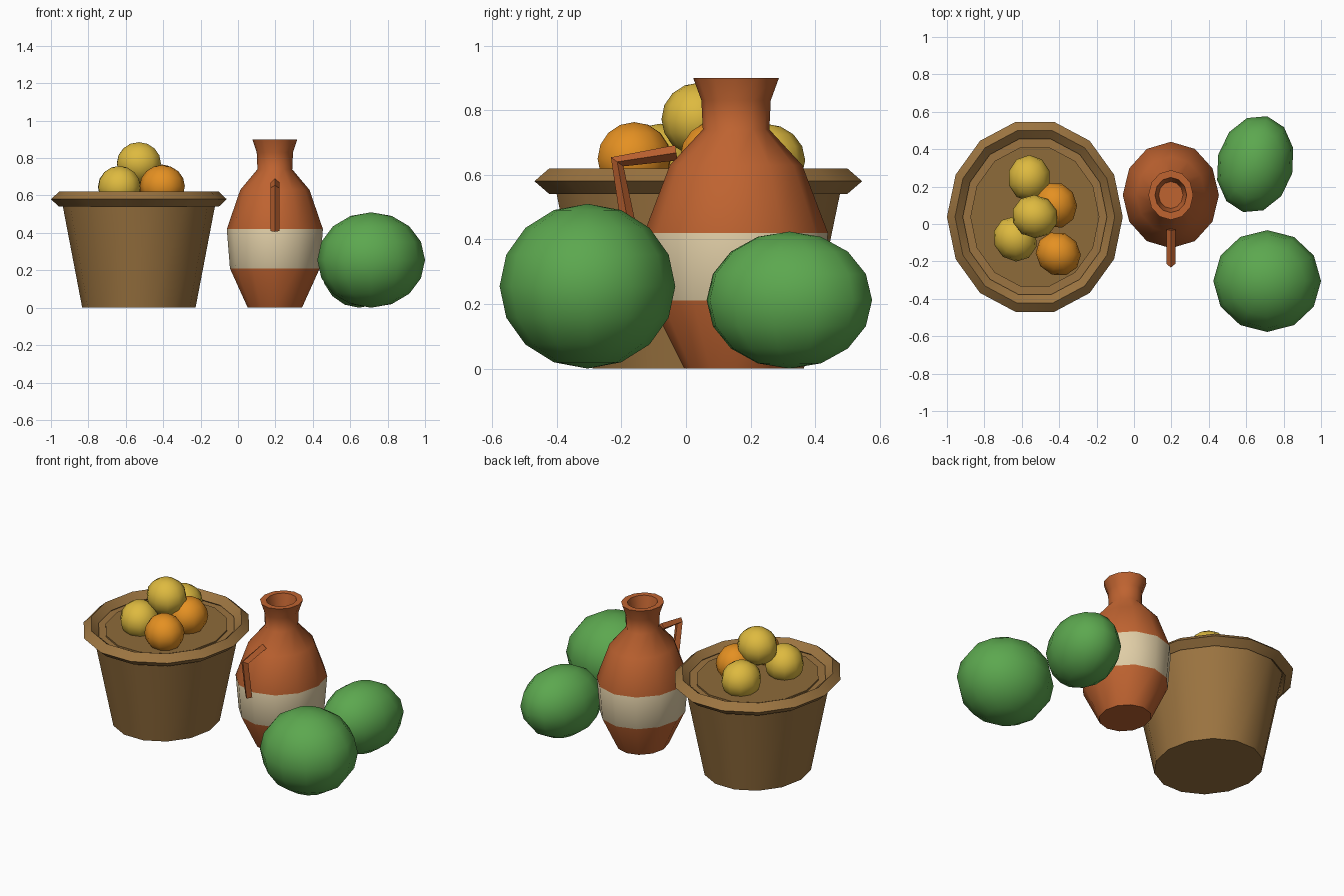
import bpy, bmesh, math
from mathutils import Matrix

cube = bpy.data.objects.get("Cube")
if cube:
    bpy.data.objects.remove(cube, do_unlink=True)


def material(name, rgb):
    m = bpy.data.materials.new(name)
    m.use_nodes = True
    m.diffuse_color = (*rgb, 1)
    m.node_tree.nodes["Principled BSDF"].inputs["Base Color"].default_value = (*rgb, 1)
    return m


WICKER = material("wicker brown", (0.33, 0.175, 0.052))
FILL = material("basket fill brown", (0.27, 0.145, 0.042))
CLAY = material("terracotta", (0.52, 0.125, 0.03))
CREAM = material("cream band", (0.74, 0.61, 0.38))
GREEN = material("melon green", (0.107, 0.39, 0.078))
YELLOW = material("fruit yellow", (0.73, 0.49, 0.05))
ORANGE = material("fruit orange", (0.78, 0.28, 0.016))


def smooth(ob, angle):
    bpy.ops.object.select_all(action='DESELECT')
    ob.select_set(True)
    bpy.context.view_layer.objects.active = ob
    bpy.ops.object.shade_smooth_by_angle(angle=math.radians(angle))


def finish(name, bm, mats, angle=45):
    bmesh.ops.recalc_face_normals(bm, faces=bm.faces)
    me = bpy.data.meshes.new(name)
    bm.to_mesh(me)
    bm.free()
    for m in mats:
        me.materials.append(m)
    ob = bpy.data.objects.new(name, me)
    bpy.context.collection.objects.link(ob)
    smooth(ob, angle)
    return ob


def lathe(name, profile, sides, centre, stretch, mats, closed=False, rule=None, angle=45):
    """Spin (radius, z) points; open profiles are capped at both ends."""
    bm = bmesh.new()
    rings = []
    for r, z in profile:
        rings.append([bm.verts.new((centre[0] + r * math.cos(math.tau * i / sides),
                                    centre[1] + stretch * r * math.sin(math.tau * i / sides), z))
                      for i in range(sides)])
    pairs = list(zip(rings, rings[1:]))
    if closed:
        pairs.append((rings[-1], rings[0]))
    else:
        bm.faces.new(rings[0])
        bm.faces.new(rings[-1])
    for a, b in pairs:
        for i in range(sides):
            j = (i + 1) % sides
            bm.faces.new((a[i], a[j], b[j], b[i]))
    if rule:
        for f in bm.faces:
            f.material_index = rule(f.calc_center_median().z)
    return finish(name, bm, mats, angle)


def ball(name, centre, radii, mat, segments, rings, turn=0):
    bm = bmesh.new()
    bmesh.ops.create_uvsphere(bm, u_segments=segments, v_segments=rings, radius=1)
    bm.transform(Matrix.Translation(centre) @ Matrix.Rotation(math.radians(turn), 4, 'Z')
                 @ Matrix.Diagonal((*radii, 1)))
    return finish(name, bm, [mat], 60)


# Basket: tapered tub, diamond-section rim and filling
BASKET = (-0.53, 0.038)
lathe("basket_body", [(0.303, 0), (0.412, 0.57)], 14, BASKET, 1.107, [WICKER])
lathe("basket_rim", [(0.47, 0.58), (0.427, 0.62), (0.385, 0.58), (0.427, 0.54)],
      14, BASKET, 1.107, [WICKER], closed=True)
lathe("basket_fill", [(0.345, 0.56), (0.345, 0.58)], 14, BASKET, 1.107, [FILL])

# Fruit pile
fruits = [(-0.56, 0.245, 0.645, YELLOW), (-0.42, 0.10, 0.655, ORANGE),
          (-0.635, -0.08, 0.645, YELLOW), (-0.405, -0.16, 0.65, ORANGE),
          (-0.53, 0.04, 0.772, YELLOW)]
for n, (x, y, z, mat) in enumerate(fruits):
    ball(f"fruit_{n + 1}", (x, y, z), (0.115, 0.124, 0.113), mat, 10, 8, 18 * n)

# Jug: banded belly, flared neck and hollow mouth
JUG = (0.197, 0.155)
lathe("jug_body", [(0.145, 0), (0.24, 0.21), (0.257, 0.42), (0.185, 0.63), (0.093, 0.74),
                   (0.097, 0.83), (0.12, 0.9), (0.085, 0.9), (0.065, 0.8)],
      12, JUG, 1.107, [CLAY, CREAM], rule=lambda z: int(0.22 < z < 0.41))

# Jug handle: square bar bent over the front
curve = bpy.data.curves.new("jug_handle", 'CURVE')
curve.dimensions = '3D'
curve.bevel_depth = 0.024
curve.bevel_resolution = 0
curve.use_fill_caps = True
spline = curve.splines.new('POLY')
spline.points.add(2)
for p, (y, z) in zip(spline.points, [(-0.03, 0.668), (-0.213, 0.64), (-0.172, 0.41)]):
    p.co = (JUG[0], y, z, 1)
curve.materials.append(CLAY)
handle = bpy.data.objects.new("jug_handle", curve)
bpy.context.collection.objects.link(handle)
bpy.ops.object.select_all(action='DESELECT')
handle.select_set(True)
bpy.context.view_layer.objects.active = handle
bpy.ops.object.convert(target='MESH')
smooth(bpy.context.object, 30)

# Melons
ball("front_melon", (0.712, -0.305, 0.255), (0.288, 0.272, 0.255), GREEN, 12, 8)
ball("back_melon", (0.648, 0.32, 0.212), (0.204, 0.264, 0.212), GREEN, 12, 8, -14)
